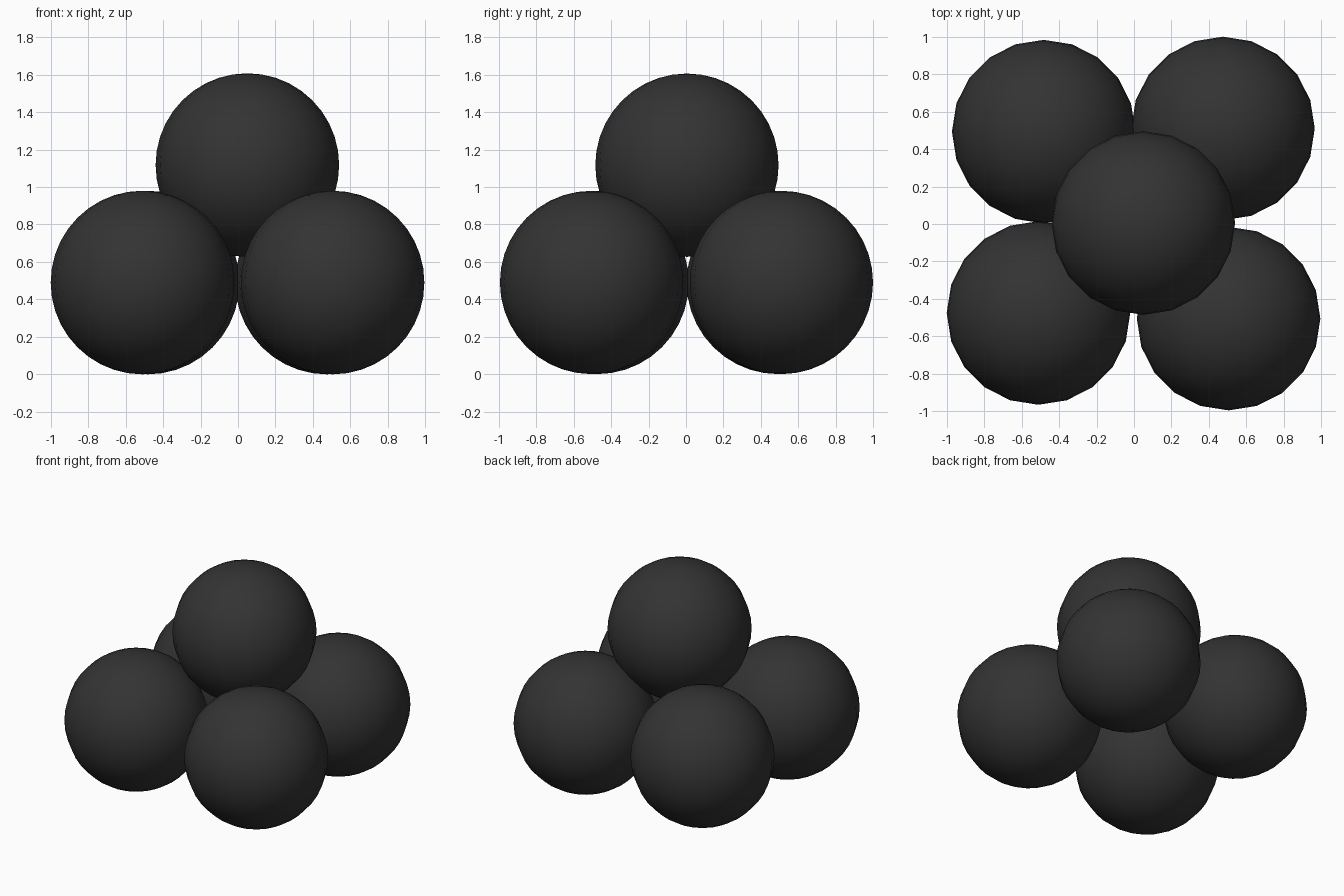
import bpy

if "Cube" in bpy.data.objects:
    bpy.data.objects.remove(bpy.data.objects["Cube"])

RADIUS = 0.49

# one flat dark colour
dark = bpy.data.materials.new("dark_grey")
dark.diffuse_color = (0.033, 0.033, 0.033, 1)
dark.use_nodes = True
dark.node_tree.nodes["Principled BSDF"].inputs["Base Color"].default_value = dark.diffuse_color


def ball(name, x, y, z):
    bpy.ops.mesh.primitive_uv_sphere_add(segments=20, ring_count=20,
                                         radius=RADIUS, location=(x, y, z))
    obj = bpy.context.object
    obj.name = name
    obj.data.materials.append(dark)
    bpy.ops.object.shade_smooth()


# four balls on the ground
ball("front_left_ball", -0.51, -0.475, RADIUS)
ball("front_right_ball", 0.505, -0.505, RADIUS)
ball("back_left_ball", -0.482, 0.493, RADIUS)
ball("back_right_ball", 0.475, 0.51, RADIUS)

# one ball resting on top
ball("top_ball", 0.05, 0.005, 1.117)
